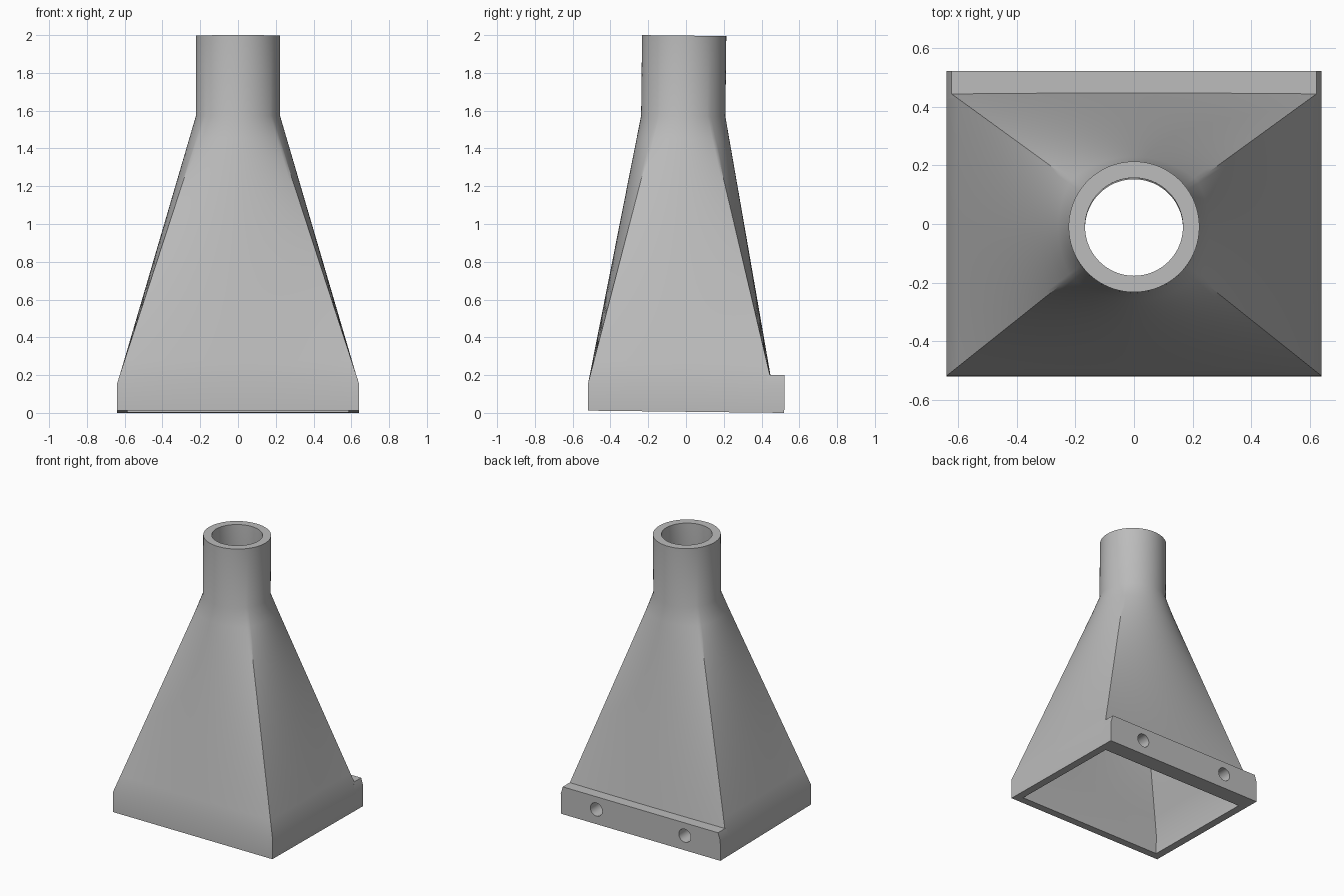
import bpy, bmesh, math
from mathutils import Matrix, Vector

if "Cube" in bpy.data.objects:
    bpy.data.objects.remove(bpy.data.objects["Cube"], do_unlink=True)

HX, HY, CY = 0.64, 0.4875, -0.0325       # base half sizes and centre
R, WALL = 0.223, 0.056                   # spout radius, wall thickness
BASE_Z, NECK_Z, TOP_Z = 0.145, 1.565, 1.991
SEG, STEPS = 32, 12                      # points per side, loft steps
TILT = 0.0115

grey = bpy.data.materials.new("plain_grey")
grey.use_nodes = True
colour = (0.5, 0.5, 0.5, 1)
grey.diffuse_color = colour
grey.node_tree.nodes["Principled BSDF"].inputs["Base Color"].default_value = colour


def make_object(name, bm):
    bmesh.ops.recalc_face_normals(bm, faces=bm.faces)
    mesh = bpy.data.meshes.new(name)
    bm.to_mesh(mesh)
    bm.free()
    obj = bpy.data.objects.new(name, mesh)
    bpy.context.collection.objects.link(obj)
    mesh.materials.append(grey)
    return obj


def section(t, z, inset):
    """Ring blended from the rectangle (t=0) to the circle (t=1)."""
    hx, hy, r = HX - inset, HY - inset, R - inset
    a = math.atan2(HY, HX)
    corners = [(hx, -hy), (hx, hy), (-hx, hy), (-hx, -hy)]
    angles = [-a, a, math.pi - a, math.pi + a, 2 * math.pi - a]
    ring = []
    for side in range(4):
        p, q = Vector(corners[side]), Vector(corners[(side + 1) % 4])
        for i in range(SEG):
            f = i / SEG
            ang = angles[side] + f * (angles[side + 1] - angles[side])
            xy = p.lerp(q, f).lerp(Vector((math.cos(ang), math.sin(ang))) * r, t)
            ring.append((xy.x, xy.y + CY, z))
    return ring


# Hollow hopper: outer skin upwards, then inner skin back down
levels = [(0, 0)]
levels += [(i / STEPS, BASE_Z + (NECK_Z - BASE_Z) * i / STEPS) for i in range(STEPS + 1)]
levels += [(1, TOP_Z)]
bm = bmesh.new()
rings = [[bm.verts.new(co) for co in section(t, z, 0)] for t, z in levels]
rings += [[bm.verts.new(co) for co in section(t, z, WALL)] for t, z in reversed(levels)]
for k, ring in enumerate(rings):
    above = rings[(k + 1) % len(rings)]
    for i in range(len(ring)):
        j = (i + 1) % len(ring)
        bm.faces.new((ring[i], ring[j], above[j], above[i]))
hopper = make_object("hopper", bm)

# Mounting bar along the back, its ends following the hopper slope
bm = bmesh.new()
outline = [(HX, 0), (HX, BASE_Z), (HX - 0.017, 0.2)]
outline += [(-x, z) for x, z in reversed(outline)]
face = bm.faces.new([bm.verts.new((x, 0.43, z)) for x, z in outline])
extruded = bmesh.ops.extrude_face_region(bm, geom=[face], use_keep_orig=True)
moved = [v for v in extruded["geom"] if isinstance(v, bmesh.types.BMVert)]
bmesh.ops.translate(bm, verts=moved, vec=(0, 0.09, 0))
bar = make_object("mounting_bar", bm)

# Screw hole cutters
bm = bmesh.new()
for x in (-0.355, 0.355):
    place = Matrix.Translation((x, 0.46, 0.107)) @ Matrix.Rotation(math.pi / 2, 4, "X")
    bmesh.ops.create_cone(bm, cap_ends=True, segments=32, radius1=0.048,
                          radius2=0.048, depth=0.3, matrix=place)
cutter = make_object("screw_hole_cutter", bm)

for helper, operation in ((bar, "UNION"), (cutter, "DIFFERENCE")):
    mod = hopper.modifiers.new(helper.name, "BOOLEAN")
    mod.object, mod.operation, mod.solver = helper, operation, "EXACT"
    helper.hide_render = True

# Bake the booleans, then remove the helpers
bpy.context.view_layer.update()
baked = bpy.data.meshes.new_from_object(
    hopper.evaluated_get(bpy.context.evaluated_depsgraph_get()))
hopper.modifiers.clear()
hopper.data = baked
for helper in (bar, cutter):
    bpy.data.objects.remove(helper, do_unlink=True)

# Slight backward lean
hopper.data.transform(Matrix.Translation((0, 0, 0.006)) @ Matrix.Rotation(-TILT, 4, "X"))

bpy.ops.object.select_all(action="DESELECT")
hopper.select_set(True)
bpy.context.view_layer.objects.active = hopper
bpy.ops.object.shade_smooth_by_angle(angle=math.radians(30))
